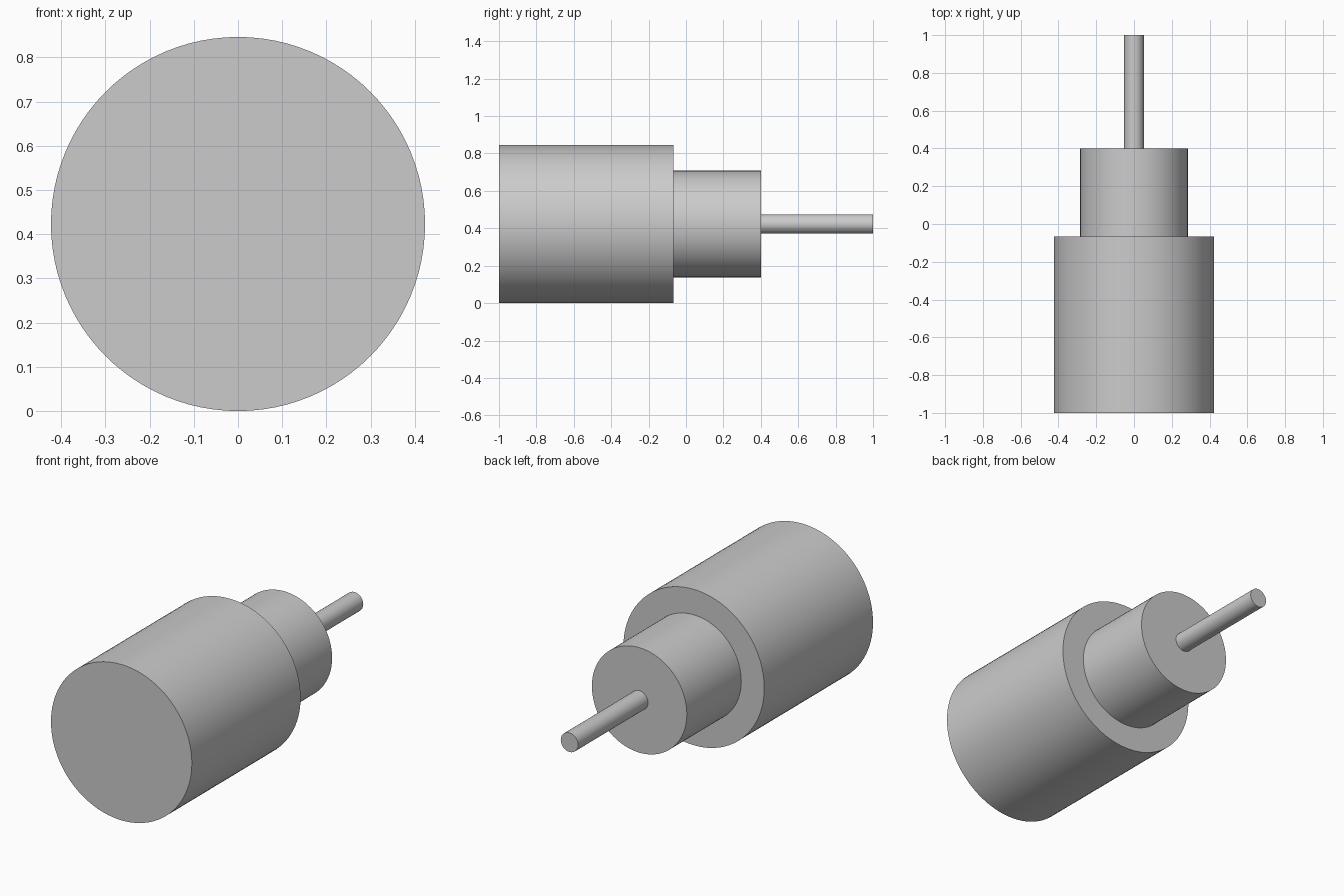
import bpy
import math

cube = bpy.data.objects.get("Cube")
if cube:
    bpy.data.objects.remove(cube, do_unlink=True)

GREY = (0.6, 0.6, 0.6, 1)
metal = bpy.data.materials.new("plain grey")
metal.use_nodes = True
metal.diffuse_color = GREY
metal.node_tree.nodes["Principled BSDF"].inputs["Base Color"].default_value = GREY

AXIS_Z = 0.423


def cylinder(name, radius, front, back, sides):
    """Smooth-sided cylinder lying along y between front and back."""
    bpy.ops.mesh.primitive_cylinder_add(
        vertices=sides, radius=radius, depth=back - front,
        location=(0, (front + back) / 2, AXIS_Z), rotation=(math.pi / 2, 0, 0))
    part = bpy.context.object
    part.name = name
    part.data.materials.append(metal)
    bpy.ops.object.shade_smooth_by_angle(angle=math.radians(30))
    return part


# Wide body, narrower collar and thin shaft, stepped along one axis
cylinder("main_body", AXIS_Z, -1, -0.067, 96)
cylinder("collar", 0.285, -0.067, 0.4, 96)
cylinder("shaft", 0.052, 0.4, 1, 48)
